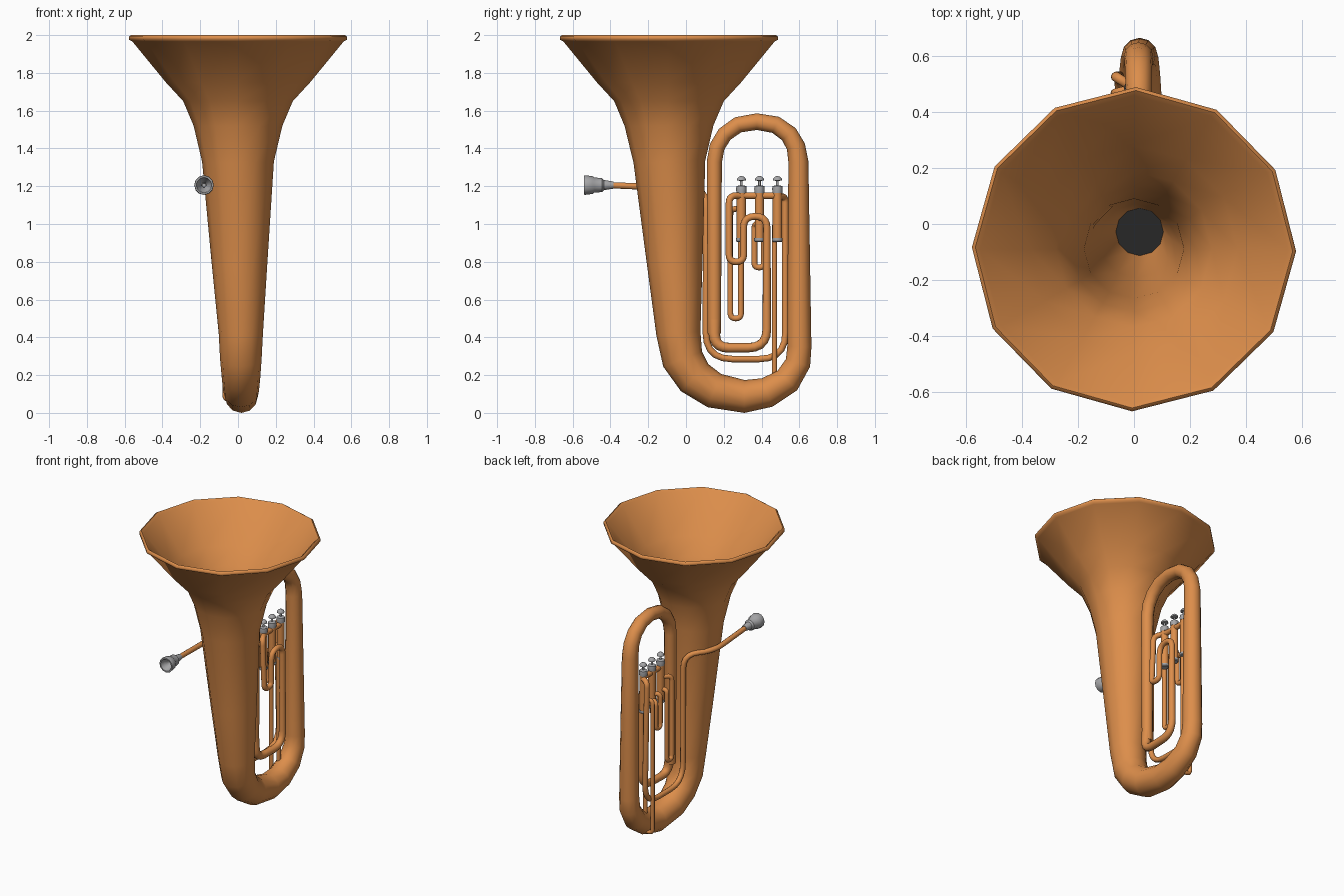
import bpy, bmesh, math
from mathutils import Vector as V


def material(name, rgb):
    m = bpy.data.materials.new(name)
    m.diffuse_color = (*rgb, 1)
    return m


BRASS = material("copper_brass", (0.72, 0.27, 0.07))
SILVER = material("silver_grey", (0.38, 0.38, 0.39))
DARK = material("dark_throat", (0.02, 0.02, 0.02))


def loft(name, rings, mats, sides, end_mat=0, angle=50):
    """Closed skin through rings given as (centre, u, v, radius)."""
    bm = bmesh.new()
    loops = []
    for c, u, v, r in rings:
        loops.append([bm.verts.new(c + r * (u * math.cos(a) + v * math.sin(a)))
                      for a in (2 * math.pi * i / sides for i in range(sides))])
    for a, b in zip(loops, loops[1:]):
        for i in range(sides):
            j = (i + 1) % sides
            bm.faces.new((a[i], a[j], b[j], b[i]))
    bm.faces.new(loops[0])
    bm.faces.new(loops[-1]).material_index = end_mat
    bmesh.ops.recalc_face_normals(bm, faces=bm.faces)
    me = bpy.data.meshes.new(name)
    bm.to_mesh(me)
    bm.free()
    for m in mats:
        me.materials.append(m)
    me.polygons.foreach_set("use_smooth", [True] * len(me.polygons))
    me.set_sharp_from_angle(angle=math.radians(angle))
    ob = bpy.data.objects.new(name, me)
    bpy.context.collection.objects.link(ob)
    return ob


def sweep_rings(path):
    """Rings along (x, y, z, radius) points, carrying the frame without twist."""
    pts = [V(p[:3]) for p in path]
    rings, u = [], V((1, 0, 0))
    for i, p in enumerate(pts):
        t = V((0, 0, 0))
        if i > 0:
            t += (p - pts[i - 1]).normalized()
        if i < len(pts) - 1:
            t += (pts[i + 1] - p).normalized()
        t.normalize()
        if abs(t.dot(u)) > 0.95 and i == 0:
            u = V((0, 1, 0))
        u = (u - t * t.dot(u)).normalized()
        rings.append((p, u, t.cross(u), path[i][3]))
    return rings


def rounded(corners, bend, steps=5):
    """Round the corners of a polyline of (x, y, z, radius)."""
    c = [V(p) for p in corners]
    out = [c[0]]
    for a, p, b in zip(c, c[1:], c[2:]):
        la, lb = (a - p).length, (b - p).length
        d = min(bend, la * 0.49, lb * 0.49)
        s, e = p + (a - p) * d / la, p + (b - p) * d / lb
        for k in range(steps + 1):
            t = k / steps
            out.append(s * (1 - t) ** 2 + p * 2 * t * (1 - t) + e * t * t)
    return [tuple(q) for q in out + [c[-1]]]


def tube(name, corners, bend, sides=10):
    return loft(name, sweep_rings(rounded(corners, bend)), [BRASS], sides)


def turned(name, base, axis, profile, mat, sides=12, angle=35):
    """Turned part: profile of (distance along axis, radius)."""
    axis = V(axis)
    u = V((1, 0, 0))
    rings = [(V(base) + axis * h, u, axis.cross(u), r) for h, r in profile]
    return loft(name, rings, [mat], sides, angle=angle)


# Main body: top bow, bottom bow and bell as one tapering tube
body = [(0.016, 0.15, 0.42, 0.035), (0.016, 0.15, 1.33, 0.040),
        (0.016, 0.165, 1.41, 0.041), (0.016, 0.205, 1.475, 0.042),
        (0.016, 0.275, 1.525, 0.043), (0.016, 0.375, 1.542, 0.044),
        (0.016, 0.475, 1.525, 0.046), (0.016, 0.545, 1.475, 0.048),
        (0.016, 0.582, 1.41, 0.050), (0.016, 0.595, 1.33, 0.053),
        (0.018, 0.597, 0.9, 0.058), (0.02, 0.600, 0.35, 0.064),
        (0.02, 0.593, 0.265, 0.067), (0.02, 0.537, 0.172, 0.073),
        (0.02, 0.43, 0.108, 0.080), (0.018, 0.31, 0.087, 0.087),
        (0.016, 0.15, 0.118, 0.095), (0.016, 0.045, 0.187, 0.102),
        (0.015, -0.018, 0.285, 0.110), (0.015, -0.04, 0.42, 0.117),
        (0.008, -0.06, 0.8, 0.148), (0, -0.088, 1.33, 0.190),
        (0, -0.09, 1.52, 0.235), (0, -0.09, 1.65, 0.290),
        (0, -0.09, 1.75, 0.382), (0, -0.09, 1.967, 0.560),
        (0, -0.09, 1.976, 0.578), (0, -0.09, 1.992, 0.578),
        (0, -0.09, 2.0, 0.566)]
inside = [(0, -0.09, 1.985, 0.548), (0, -0.09, 1.75, 0.370),
          (0, -0.09, 1.65, 0.278), (0, -0.09, 1.52, 0.223),
          (0, -0.088, 1.33, 0.178), (0.008, -0.06, 0.8, 0.132),
          (0.02, -0.028, 0.45, 0.085)]
rings = sweep_rings(body)
rings += [(V(p[:3]), V((1, 0, 0)), V((0, 1, 0)), p[3]) for p in inside]
loft("bell_and_bows", rings, [BRASS, DARK], 12, end_mat=1, angle=75)

# Tuning tube: from the body's thin end, under, over and into the valves
tube("tuning_tube", [
    (0.016, 0.15, 0.5, 0.035), (0.035, 0.15, 0.345, 0.027),
    (0.045, 0.428, 0.345, 0.024), (0.045, 0.428, 1.04, 0.019),
    (0.045, 0.305, 1.04, 0.018), (0.045, 0.305, 0.80, 0.018),
    (0.045, 0.228, 0.80, 0.018), (0.03, 0.228, 1.15, 0.018),
    (-0.008, 0.30, 1.15, 0.018), (-0.008, 0.484, 1.15, 0.018)], 0.10, 12)

# Lead pipe: past the bell, down, under and up to the third valve
tube("lead_pipe", [
    (-0.18, -0.42, 1.206, 0.017), (-0.195, -0.03, 1.19, 0.018),
    (-0.055, 0.108, 1.18, 0.018), (-0.05, 0.105, 0.285, 0.018),
    (-0.05, 0.527, 0.285, 0.018), (-0.065, 0.525, 1.145, 0.018),
    (-0.008, 0.49, 1.145, 0.018)], 0.14, 10)

# Valve slides
S = 0.0155
tube("first_valve_slide", [
    (-0.01, 0.293, 1.08, S), (-0.055, 0.235, 1.08, S), (-0.055, 0.235, 0.50, S),
    (-0.055, 0.291, 0.50, S), (-0.055, 0.291, 1.0, S), (-0.01, 0.293, 1.0, S)], 0.04)
tube("second_valve_slide", [
    (-0.01, 0.389, 1.0, S), (-0.055, 0.362, 1.0, S), (-0.055, 0.362, 0.77, S),
    (-0.055, 0.412, 0.77, S), (-0.055, 0.412, 0.96, S), (-0.01, 0.389, 0.96, S)], 0.04)
tube("third_valve_slide", [
    (-0.012, 0.468, 0.92, 0.014), (-0.012, 0.468, 0.07, 0.014),
    (-0.069, 0.468, 0.07, 0.014), (-0.069, 0.468, 1.0, 0.014),
    (-0.01, 0.484, 1.0, 0.014)], 0.04)

# Valves: casing, caps and push button
for n, y in zip(("first", "second", "third"), (0.293, 0.389, 0.484)):
    base = (-0.008, y, 0)
    up = (0, 0, 1)
    turned(n + "_valve_casing", base, up, [(0.92, 0.025), (1.17, 0.025)], BRASS)
    turned(n + "_valve_bottom_cap", base, up,
           [(0.905, 0.024), (0.91, 0.028), (0.925, 0.028)], SILVER)
    turned(n + "_valve_top_cap", base, up,
           [(1.165, 0.026), (1.185, 0.028), (1.20, 0.026), (1.205, 0.012)], SILVER)
    turned(n + "_valve_button", base, up,
           [(1.20, 0.007), (1.228, 0.007), (1.231, 0.024), (1.24, 0.023),
            (1.25, 0.014), (1.254, 0.004)], SILVER)

# Mouthpiece with a hollow cup facing forward
turned("mouthpiece", (-0.18, 0, 1.206), (0, 1, 0),
       [(-0.385, 0.019), (-0.41, 0.023), (-0.435, 0.027), (-0.445, 0.037),
        (-0.485, 0.040), (-0.495, 0.047), (-0.535, 0.052), (-0.541, 0.050),
        (-0.541, 0.041), (-0.51, 0.032), (-0.485, 0.014), (-0.45, 0.010)], SILVER)
